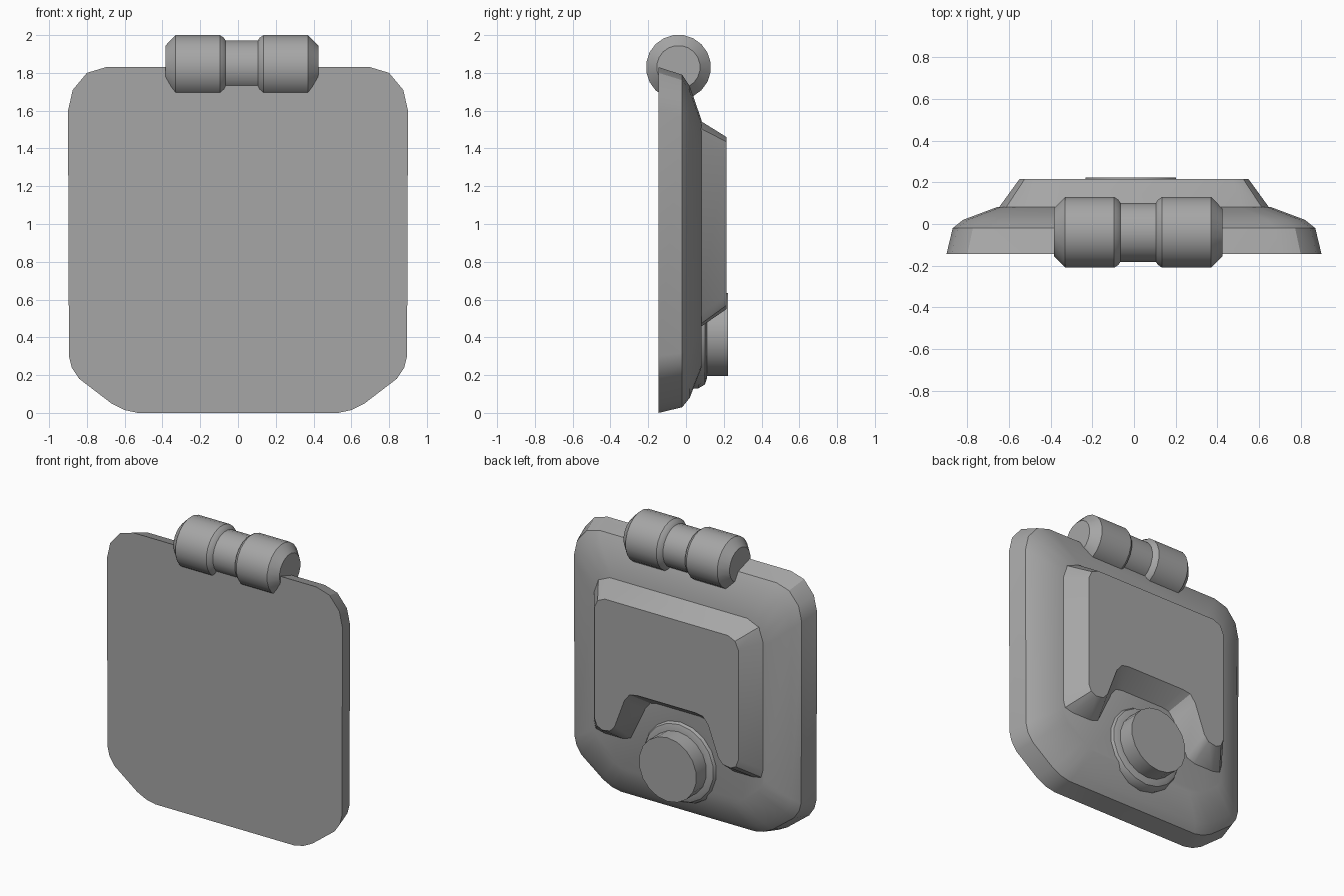
import bpy, bmesh, math
from mathutils import Vector

cube = bpy.data.objects.get("Cube")
if cube:
    bpy.data.objects.remove(cube, do_unlink=True)

grey = bpy.data.materials.new("mid_grey")
grey.use_nodes = True
colour = (0.38, 0.38, 0.38, 1)
grey.diffuse_color = colour
grey.node_tree.nodes["Principled BSDF"].inputs["Base Color"].default_value = colour


def loft(name, rings):
    """Skin closed rings of equal length and cap both ends."""
    bm = bmesh.new()
    loops = [[bm.verts.new(p) for p in ring] for ring in rings]
    for a, b in zip(loops, loops[1:]):
        for i in range(len(a)):
            j = (i + 1) % len(a)
            bm.faces.new((a[i], a[j], b[j], b[i]))
    bm.faces.new(loops[0])
    bm.faces.new(loops[-1])
    bmesh.ops.recalc_face_normals(bm, faces=bm.faces)
    mesh = bpy.data.meshes.new(name)
    bm.to_mesh(mesh)
    bm.free()
    mesh.materials.append(grey)
    obj = bpy.data.objects.new(name, mesh)
    bpy.context.collection.objects.link(obj)
    bpy.ops.object.select_all(action='DESELECT')
    obj.select_set(True)
    bpy.context.view_layer.objects.active = obj
    bpy.ops.object.shade_smooth_by_angle(angle=math.radians(30))
    return obj


def mirrored(half):
    return half + [(-x, z) for x, z in reversed(half)]


def turned(name, profile, centre, axis, sides):
    """Lathe (distance, radius) pairs around the x or y axis."""
    rings = []
    for d, r in profile:
        ring = []
        for i in range(sides):
            a = 2 * math.pi * (i + 0.5) / sides
            u, v = r * math.cos(a), r * math.sin(a)
            offset = (d, u, v) if axis == 'x' else (u, d, v)
            ring.append(Vector(centre) + Vector(offset))
        rings.append(ring)
    return loft(name, rings)


# Backing plate: one rounded outline, stepped inwards towards the back
outline = mirrored([(0.53, 0), (0.6, 0.015), (0.67, 0.05), (0.84, 0.18),
                    (0.88, 0.24), (0.895, 0.3), (0.9, 1.6), (0.875, 1.71),
                    (0.8, 1.8), (0.7, 1.83)])
layers = [(-0.145, 0.9, 0, 1.83), (-0.02, 0.87, 0.03, 1.79),
          (0.02, 0.82, 0.08, 1.73), (0.082, 0.655, 0.24, 1.55)]
loft("backing_plate", [
    [(x * w / 0.9, y, low + z * (high - low) / 1.83) for x, z in outline]
    for y, w, low, high in layers])

# Raised pad with sloped walls and a notch at the bottom
pad_base = [(0.16, 0.76), (0.21, 0.75), (0.25, 0.7), (0.36, 0.47),
            (0.42, 0.45), (0.58, 0.45), (0.64, 0.465), (0.655, 0.52),
            (0.655, 1.41), (0.62, 1.51), (0.53, 1.55)]
pad_top = [(0.22, 0.86), (0.28, 0.85), (0.32, 0.8), (0.395, 0.6),
           (0.43, 0.56), (0.49, 0.55), (0.53, 0.57), (0.55, 0.62),
           (0.55, 1.38), (0.525, 1.435), (0.47, 1.46)]
loft("raised_pad", [[(x, y, z) for x, z in mirrored(half)]
                    for y, half in ((0.07, pad_base), (0.215, pad_top))])

# Round knob with its collar
knob_centre = (-0.015, 0, 0.415)
turned("knob_collar", [(0.03, 0.285), (0.065, 0.285), (0.1, 0.265), (0.11, 0.235)],
       knob_centre, 'y', 18)
turned("knob", [(0.09, 0.22), (0.222, 0.22)], knob_centre, 'y', 18)

# Hinge barrel: two chamfered ends and a narrower middle
half_barrel = [(0.085, 0.143), (0.095, 0.158), (0.115, 0.172),
               (0.35, 0.172), (0.405, 0.115)]
barrel = [(-d, r) for d, r in reversed(half_barrel)] + half_barrel
turned("hinge_barrel", barrel, (0.02, -0.04, 1.83), 'x', 20)
